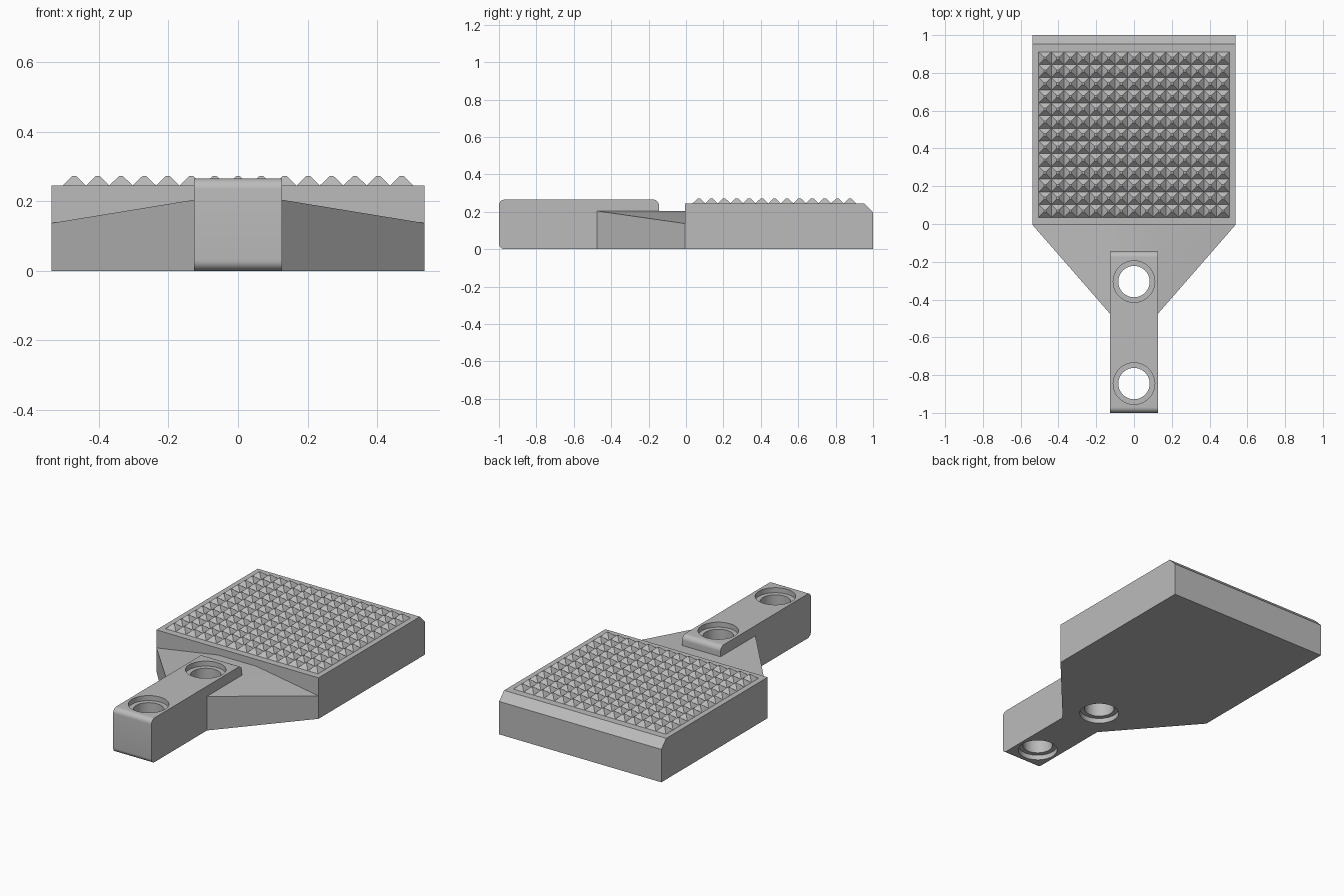
import bpy, bmesh, math
from mathutils import Vector

if "Cube" in bpy.data.objects:
    bpy.data.objects.remove(bpy.data.objects["Cube"])

GREY = (0.5, 0.5, 0.5, 1)
mat = bpy.data.materials.new("matte_grey")
mat.use_nodes = True
mat.diffuse_color = GREY
mat.node_tree.nodes["Principled BSDF"].inputs["Base Color"].default_value = GREY

HALF_W, HANDLE_W = 0.537, 0.127
PAD_FRONT, PAD_TOP = -0.005, 0.245


def finish(bm, name):
    bmesh.ops.recalc_face_normals(bm, faces=bm.faces)
    mesh = bpy.data.meshes.new(name)
    bm.to_mesh(mesh)
    bm.free()
    mesh.materials.append(mat)
    ob = bpy.data.objects.new(name, mesh)
    bpy.context.collection.objects.link(ob)
    return ob


def extrude(name, points, offset):
    """Solid from a closed outline pushed along an offset."""
    bm = bmesh.new()
    face = bm.faces.new([bm.verts.new(p) for p in points])
    ext = bmesh.ops.extrude_face_region(bm, geom=[face])
    moved = [v for v in ext["geom"] if isinstance(v, bmesh.types.BMVert)]
    bmesh.ops.translate(bm, verts=moved, vec=Vector(offset))
    return finish(bm, name)


def arc(cy, cz, r, start, steps=8):
    """Quarter arc of (y, z) points."""
    angles = [math.radians(start + 90 * i / steps) for i in range(steps + 1)]
    return [(cy + r * math.cos(a), cz + r * math.sin(a)) for a in angles]


def boolean(target, tool, operation):
    tool.hide_render = True
    mod = target.modifiers.new(operation.lower(), 'BOOLEAN')
    mod.operation, mod.object, mod.solver = operation, tool, 'EXACT'
    bpy.context.view_layer.update()
    bpy.context.view_layer.objects.active = target
    bpy.ops.object.modifier_apply(modifier=mod.name)
    bpy.data.objects.remove(tool)


# Pad block with chamfered back edge
pad = [(PAD_FRONT, 0), (1, 0), (1, 0.197), (0.953, PAD_TOP), (PAD_FRONT, PAD_TOP)]
extrude("pad", [(-HALF_W, y, z) for y, z in pad], (2 * HALF_W, 0, 0))

# Grip studs: rows of small blunt pyramids
bm = bmesh.new()
COLS, ROWS, PITCH = 15, 13, 0.0673
for i in range(COLS):
    for j in range(ROWS):
        cx, cy = (i - (COLS - 1) / 2) * PITCH, 0.473 + (j - (ROWS - 1) / 2) * PITCH
        rings = [[bm.verts.new((cx + sx * h, cy + sy * h, z))
                  for sx, sy in ((-1, -1), (1, -1), (1, 1), (-1, 1))]
                 for h, z in ((PITCH / 2, PAD_TOP), (0.006, 0.272))]
        bm.faces.new(rings[1])
        for k in range(4):
            n = (k + 1) % 4
            bm.faces.new((rings[0][k], rings[0][n], rings[1][n], rings[1][k]))
finish(bm, "grip_studs")

# Handle bar with rounded ends
R, H, BACK = 0.03, 0.265, -0.145
bar = (arc(BACK - R, H - R, R, 0) + arc(R - 1, H - R, R, 90)
       + arc(R - 1, R, R, 180) + [(BACK, 0)])
handle = extrude("handle", [(-HANDLE_W, y, z) for y, z in bar], (2 * HANDLE_W, 0, 0))

# Tapered neck: outline prism whose outer corners drop down
outline = [(-HALF_W, PAD_FRONT), (-HANDLE_W, -0.475), (HANDLE_W, -0.475),
           (HALF_W, PAD_FRONT), (HANDLE_W, PAD_FRONT), (-HANDLE_W, PAD_FRONT)]
bm = bmesh.new()
low = [bm.verts.new((x, y, 0)) for x, y in outline]
top = [bm.verts.new((x, y, 0.137 if abs(x) == HALF_W else 0.204)) for x, y in outline]
bm.faces.new(low)
for k in range(6):
    n = (k + 1) % 6
    bm.faces.new((low[k], low[n], top[n], top[k]))
for ids in ((0, 1, 5), (1, 2, 4, 5), (2, 3, 4)):
    bm.faces.new([top[k] for k in ids])
neck = finish(bm, "neck")
boolean(handle, neck, 'UNION')
handle.name = "handle_and_neck"

# Stepped bolt holes, counterbored above and below
BORE, WIDE, STEP, SEG = 0.083, 0.11, 0.03, 48
steps = [(WIDE, -0.05), (WIDE, STEP), (BORE, STEP),
         (BORE, H - STEP), (WIDE, H - STEP), (WIDE, H + 0.05)]
for hole_y in (-0.305, -0.845):
    bm = bmesh.new()
    rings = [[bm.verts.new((r * math.cos(math.tau * s / SEG),
                            hole_y + r * math.sin(math.tau * s / SEG), z))
              for s in range(SEG)] for r, z in steps]
    bm.faces.new(rings[0])
    bm.faces.new(rings[-1])
    for a, b in zip(rings, rings[1:]):
        for s in range(SEG):
            n = (s + 1) % SEG
            bm.faces.new((a[s], a[n], b[n], b[s]))
    boolean(handle, finish(bm, "hole_cutter"), 'DIFFERENCE')

# Smooth the curved ends and bores, keep other edges sharp
bpy.ops.object.select_all(action='DESELECT')
handle.select_set(True)
bpy.context.view_layer.objects.active = handle
bpy.ops.object.shade_smooth_by_angle(angle=math.radians(25))
